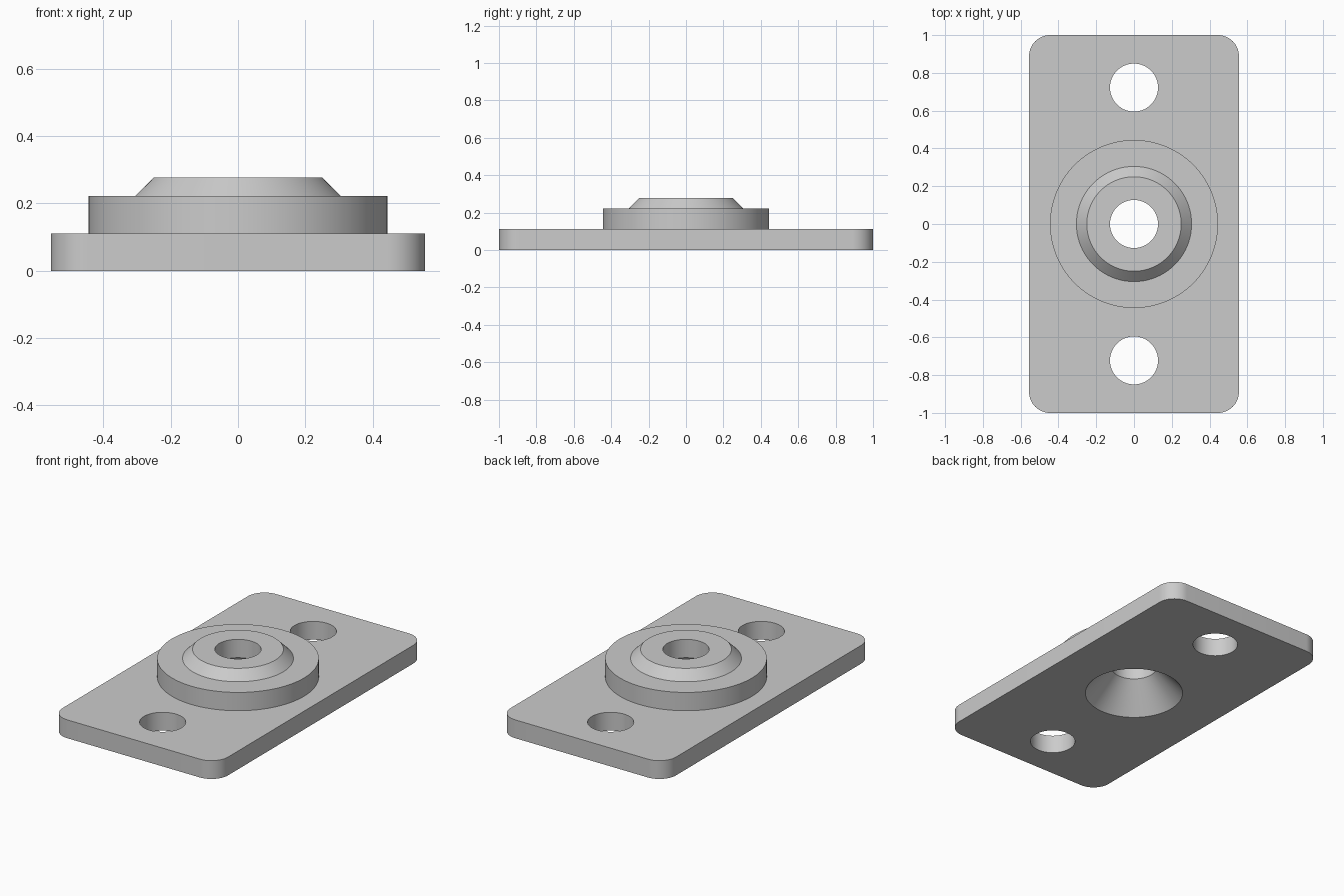
import bpy
import bmesh
import math
from mathutils import Matrix, Vector

cube = bpy.data.objects.get("Cube")
if cube:
    bpy.data.objects.remove(cube, do_unlink=True)

U = 1 / 9            # plate thickness, the module for all other sizes
SEGMENTS = 96
HOLE_R = 0.127
HOLE_Y = 6.5 * U

steel = bpy.data.materials.new("plain grey")
steel.use_nodes = True
grey = (0.6, 0.6, 0.6, 1)
steel.diffuse_color = grey
steel.node_tree.nodes["Principled BSDF"].inputs["Base Color"].default_value = grey


def make_object(name, bm):
    bmesh.ops.recalc_face_normals(bm, faces=bm.faces)
    mesh = bpy.data.meshes.new(name)
    bm.to_mesh(mesh)
    bm.free()
    mesh.materials.append(steel)
    obj = bpy.data.objects.new(name, mesh)
    bpy.context.collection.objects.link(obj)
    return obj


def turned(name, profile, y=0):
    """Solid of stacked rings, from (radius, z) pairs, bottom to top."""
    bm = bmesh.new()
    rings = []
    for radius, z in profile:
        ring = bmesh.ops.create_circle(
            bm, segments=SEGMENTS, radius=radius,
            matrix=Matrix.Translation((0, y, z)))["verts"]
        rings.append(ring)
    for low, high in zip(rings, rings[1:]):
        for i in range(SEGMENTS):
            j = (i + 1) % SEGMENTS
            bm.faces.new((low[i], low[j], high[j], high[i]))
    bm.faces.new(rings[0])
    bm.faces.new(rings[-1])
    return make_object(name, bm)


def combine(target, tool, operation):
    mod = target.modifiers.new(operation.lower(), "BOOLEAN")
    mod.operation = operation
    mod.solver = "EXACT"
    mod.object = tool
    tool.hide_render = True
    bpy.context.view_layer.objects.active = target
    bpy.ops.object.modifier_apply(modifier=mod.name)
    bpy.data.objects.remove(tool, do_unlink=True)


# Base plate with rounded vertical corners
bm = bmesh.new()
bmesh.ops.create_cube(bm, size=1)
bmesh.ops.scale(bm, vec=(10 * U, 2, U), verts=bm.verts)
bmesh.ops.translate(bm, vec=(0, 0, U / 2), verts=bm.verts)
corners = [e for e in bm.edges
           if abs((e.verts[0].co - e.verts[1].co).normalized().dot(Vector((0, 0, 1)))) > 0.9]
bmesh.ops.bevel(bm, geom=corners, offset=U, offset_type="OFFSET",
                segments=16, profile=0.5, affect="EDGES")
plate = make_object("flange_plate", bm)

# Round boss with a chamfered collar, sunk into the plate
boss = turned("boss", [(4 * U, U / 2), (4 * U, 2 * U), (0.305, 2 * U), (0.25, 2.5 * U)])
combine(plate, boss, "UNION")

# Central bore, flaring into a cone underneath
slope = (2.5 * U - HOLE_R) / (1.5 * U)
bore = turned("bore", [(2.5 * U + slope * 0.05, -0.05),
                       (HOLE_R, 1.5 * U), (HOLE_R, 3 * U)])
combine(plate, bore, "DIFFERENCE")

# Two mounting holes
for side in (-1, 1):
    hole = turned("mounting_hole", [(HOLE_R, -U), (HOLE_R, 2 * U)], side * HOLE_Y)
    combine(plate, hole, "DIFFERENCE")

# Smooth round walls, crisp edges
bpy.ops.object.select_all(action="DESELECT")
plate.select_set(True)
bpy.context.view_layer.objects.active = plate
bpy.ops.object.shade_smooth_by_angle(angle=math.radians(25))
